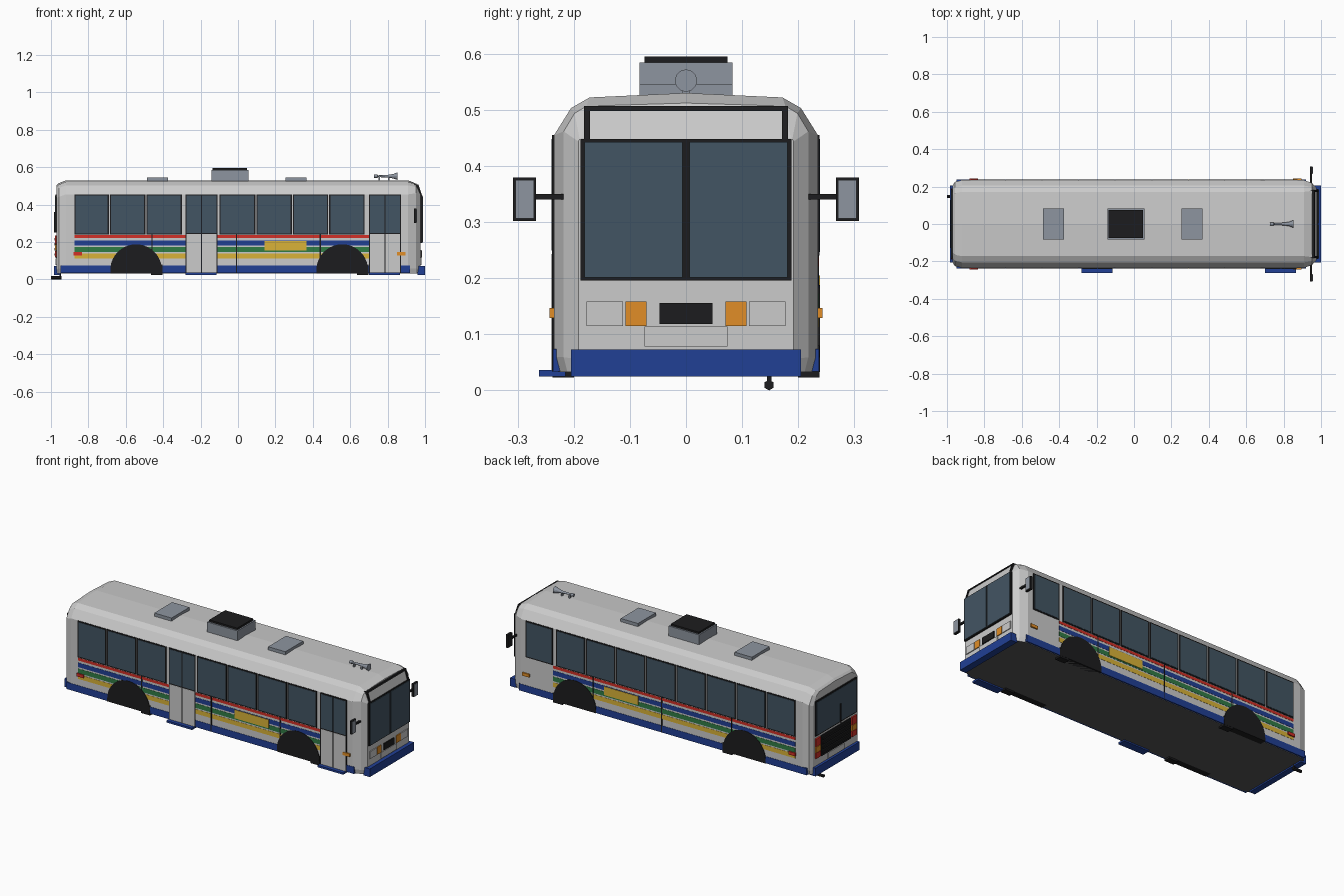
import bpy, bmesh, math

COL = {"black": (0.012, 0.012, 0.013), "glass": (0.055, 0.09, 0.125), "blue": (0.015, 0.05, 0.3),
       "red": (0.65, 0.03, 0.02), "green": (0.03, 0.2, 0.06), "yellow": (0.7, 0.45, 0.04),
       "orange": (0.75, 0.27, 0.02), "floor": (0.09, 0.09, 0.09), "steel": (0.27, 0.3, 0.35),
       "body": (0.55, 0.55, 0.54)}
MATS = {}
for name, c in COL.items():
    MATS[name] = bpy.data.materials.new(name)
    MATS[name].diffuse_color = (*c, 1)


def finish(name, bm, *cols):
    bmesh.ops.recalc_face_normals(bm, faces=bm.faces)
    me = bpy.data.meshes.new(name)
    bm.to_mesh(me)
    bm.free()
    for c in cols:
        me.materials.append(MATS[c])
    ob = bpy.data.objects.new(name, me)
    bpy.context.collection.objects.link(ob)
    return ob


def box(name, col, x, y, z):
    bm = bmesh.new()
    bmesh.ops.create_cube(bm, size=1)
    for v in bm.verts:
        v.co = [(a + b) / 2 + (b - a) * c for (a, b), c in zip((x, y, z), v.co)]
    return finish(name, bm, col)


def prism(name, col, pts, y0, y1):
    """Extrude an xz outline from y0 to y1."""
    bm = bmesh.new()
    f = bm.faces.new([bm.verts.new((x, y0, z)) for x, z in pts])
    r = bmesh.ops.extrude_face_region(bm, geom=[f])
    for v in r["geom"]:
        if isinstance(v, bmesh.types.BMVert):
            v.co.y = y1
    return finish(name, bm, col)


def lathe_x(name, col, prof, y, z, n=12):
    """Revolve (x, radius) points around an axis along x."""
    bm = bmesh.new()
    rings = [[bm.verts.new((x, y + r * math.cos(2 * math.pi * i / n + math.pi / 6),
                            z + r * math.sin(2 * math.pi * i / n + math.pi / 6)))
              for i in range(n)] for x, r in prof]
    for a, b in zip(rings, rings[1:]):
        for i in range(n):
            bm.faces.new((a[i], a[(i + 1) % n], b[(i + 1) % n], b[i]))
    bm.faces.new(rings[0])
    bm.faces.new(rings[-1])
    return finish(name, bm, col)


def side(s, a, b):
    return tuple(sorted((s * a, s * b)))


# Body shell: one cross-section lofted through stations (x, half width, top, squareness)
HALF = [(0.228, 0.033), (0.235, 0.06), (0.235, 0.455), (0.205, 0.503), (0.172, 0.522), (0, 0.53)]
STATIONS = [(-0.97, 0.205, 0.505, 0), (-0.958, 0.225, 0.515, 0), (-0.92, 0.235, 0.53, 0),
            (0.91, 0.235, 0.53, 0), (0.953, 0.218, 0.512, 0.3), (0.977, 0.192, 0.45, 0.9)]
bm = bmesh.new()
rings = []
for x, w, top, k in STATIONS:
    half = []
    for y, z in HALF:
        yy, zz = y / 0.235 * w, 0.033 + (z - 0.033) * (top - 0.033) / 0.497
        if z > 0.4:
            zz += (top - zz) * k
            yy += (w - yy) * k if y else 0
        half.append((yy, zz))
    pts = half + [(-y, z) for y, z in half[-2::-1]]
    rings.append([bm.verts.new((x, y, z)) for y, z in pts])
for a, b in zip(rings, rings[1:]):
    for i in range(len(a)):
        j = (i + 1) % len(a)
        f = bm.faces.new((a[i], a[j], b[j], b[i]))
        f.material_index = int(j == 0)
bm.faces.new(rings[0])
bm.faces.new(rings[-1])
finish("body_shell", bm, "body", "floor")

WINDOWS = [(-0.875, -0.69), (-0.685, -0.495), (-0.49, -0.30), (-0.10, 0.093),
           (0.098, 0.288), (0.293, 0.482), (0.487, 0.677)]
STRIPES = [("red", 0.221, 0.237), ("blue", 0.182, 0.208), ("green", 0.147, 0.173), ("yellow", 0.113, 0.139)]


def window(name, s, x0, x1):
    box(name + "_frame", "black", (x0, x1), side(s, 0.22, 0.2375), (0.24, 0.455))
    box(name + "_glass", "glass", (x0 + 0.007, x1 - 0.007), side(s, 0.22, 0.239), (0.247, 0.448))


for s in (-1, 1):
    # Side windows; the far side has glass in place of the doors
    extra = [(-0.295, -0.105), (0.70, 0.875)] if s > 0 else []
    for w in WINDOWS + extra:
        window("side_window", s, *w)
    # Stripes, skirt and panel seams
    for col, z0, z1 in STRIPES:
        box(col + "_stripe", col, (-0.875, 0.70), side(s, 0.22, 0.2362), (z0, z1))
    box("side_skirt", "blue", (-0.95, 0.92), side(s, 0.22, 0.2368), (0.034, 0.074))
    for x in (-0.46, -0.008, 0.44):
        box("panel_seam", "black", (x - 0.003, x + 0.003), side(s, 0.22, 0.2372), (0.036, 0.24))
    # Wheel arches and mud flaps
    for cx in (-0.545, 0.557):
        arc = [(cx + 0.138 * math.cos(math.pi * i / 20), 0.05 + 0.138 * math.sin(math.pi * i / 20))
               for i in range(21)]
        prism("wheel_arch", "black", [(cx + 0.138, 0.033)] + arc + [(cx - 0.138, 0.033)], s * 0.20, s * 0.2385)
        box("mud_flap", "black", (cx + 0.08, cx + 0.14), side(s, 0.20, 0.2375), (0.023, 0.08))
    # Route board, side marker lights
    box("side_board", "yellow", (0.143, 0.367), side(s, 0.22, 0.239), (0.155, 0.205))
    box("front_marker", "orange", (0.85, 0.895), side(s, 0.22, 0.243), (0.129, 0.147))
    box("rear_marker", "red", (-0.88, -0.835), side(s, 0.22, 0.243), (0.129, 0.147))
    # Wing mirrors
    box("mirror_arm", "black", (0.942, 0.952), side(s, 0.21, 0.272), (0.34, 0.35))
    box("mirror_case", "black", (0.942, 0.955), side(s, 0.267, 0.308), (0.302, 0.379))
    box("mirror_face", "steel", (0.95, 0.958), side(s, 0.271, 0.304), (0.306, 0.375))
    # Headlights, indicators, windscreen panes
    box("headlight", "body", (0.965, 0.982), side(s, 0.112, 0.177), (0.115, 0.158))
    box("indicator", "orange", (0.965, 0.982), side(s, 0.07, 0.108), (0.115, 0.158))
    box("windscreen_pane", "glass", (0.965, 0.989), side(s, 0.006, 0.181), (0.201, 0.443))
    # Tail lamps
    box("tail_lamp", "red", (-0.979, -0.96), side(s, 0.145, 0.19), (0.19, 0.235))
    box("rear_indicator", "orange", (-0.979, -0.96), side(s, 0.145, 0.19), (0.155, 0.188))
    box("reverse_lamp", "red", (-0.979, -0.96), side(s, 0.145, 0.19), (0.12, 0.153))

# Two folding doors with steps
for x0, x1 in ((-0.282, -0.11), (0.70, 0.872)):
    box("door_frame", "black", (x0, x1), (-0.2385, -0.22), (0.034, 0.455))
    mid = (x0 + x1) / 2
    for a, b in ((x0 + 0.006, mid - 0.003), (mid + 0.003, x1 - 0.006)):
        box("door_panel", "body", (a, b), (-0.240, -0.22), (0.036, 0.243))
        box("door_glass", "glass", (a, b), (-0.240, -0.22), (0.249, 0.448))
    box("door_step", "blue", (x0, x1 - 0.005), (-0.262, -0.215), (0.025, 0.036))

# Front face
box("windscreen_frame", "black", (0.965, 0.986), (-0.188, 0.188), (0.196, 0.448))
box("front_grille", "black", (0.965, 0.983), (-0.047, 0.047), (0.118, 0.156))
box("front_plate", "body", (0.965, 0.982), (-0.074, 0.074), (0.078, 0.114))
box("front_bumper", "blue", (0.96, 1.0), (-0.205, 0.205), (0.025, 0.073))
# Sloped destination box
SLOPE = [(0.94, 0.448), (0.984, 0.448), (0.965, 0.507), (0.94, 0.507)]
for s in (-1, 1):
    prism("sign_side", "black", SLOPE, s * 0.171, s * 0.182)
prism("sign_top", "black", [(0.94, 0.498), (0.968, 0.498), (0.965, 0.507), (0.94, 0.507)], -0.182, 0.182)
prism("sign_panel", "body", [(0.94, 0.448), (0.979, 0.448), (0.963, 0.499), (0.94, 0.499)], -0.172, 0.172)

# Rear face
box("rear_window_frame", "black", (-0.977, -0.96), (-0.19, 0.19), (0.25, 0.455))
box("rear_window_glass", "glass", (-0.979, -0.96), (-0.183, 0.183), (0.257, 0.448))
box("rear_grille", "black", (-0.976, -0.96), (-0.135, 0.135), (0.115, 0.235))
for i in range(4):
    z = 0.128 + i * 0.027
    box("grille_slat", "black", (-0.981, -0.96), (-0.128, 0.128), (z, z + 0.012))
box("rear_plate", "body", (-0.977, -0.96), (-0.074, 0.074), (0.078, 0.112))
box("rear_bumper", "blue", (-0.985, -0.95), (-0.205, 0.205), (0.025, 0.073))
box("rear_wiper", "black", (-0.985, -0.97), (-0.038, -0.032), (0.25, 0.36))
lathe_x("exhaust_pipe", "black", [(-1.0, 0.0095), (-0.945, 0.0095)], 0.148, 0.0095, 6)
box("exhaust_bracket", "black", (-0.955, -0.947), (0.144, 0.152), (0.012, 0.036))

# Roof equipment
box("cooling_unit", "steel", (-0.143, 0.055), (-0.083, 0.083), (0.52, 0.584))
box("cooling_vent", "black", (-0.135, 0.047), (-0.074, 0.074), (0.58, 0.595))
for x in (-0.43, 0.31):
    box("roof_hatch", "steel", (x - 0.056, x + 0.056), (-0.083, 0.083), (0.515, 0.545))
lathe_x("roof_horn", "steel", [(0.728, 0.009), (0.745, 0.009), (0.75, 0.005), (0.80, 0.007),
                               (0.83, 0.012), (0.852, 0.02)], 0, 0.552)
for x in (0.755, 0.805):
    box("horn_stand", "steel", (x - 0.004, x + 0.004), (-0.006, 0.006), (0.525, 0.55))
